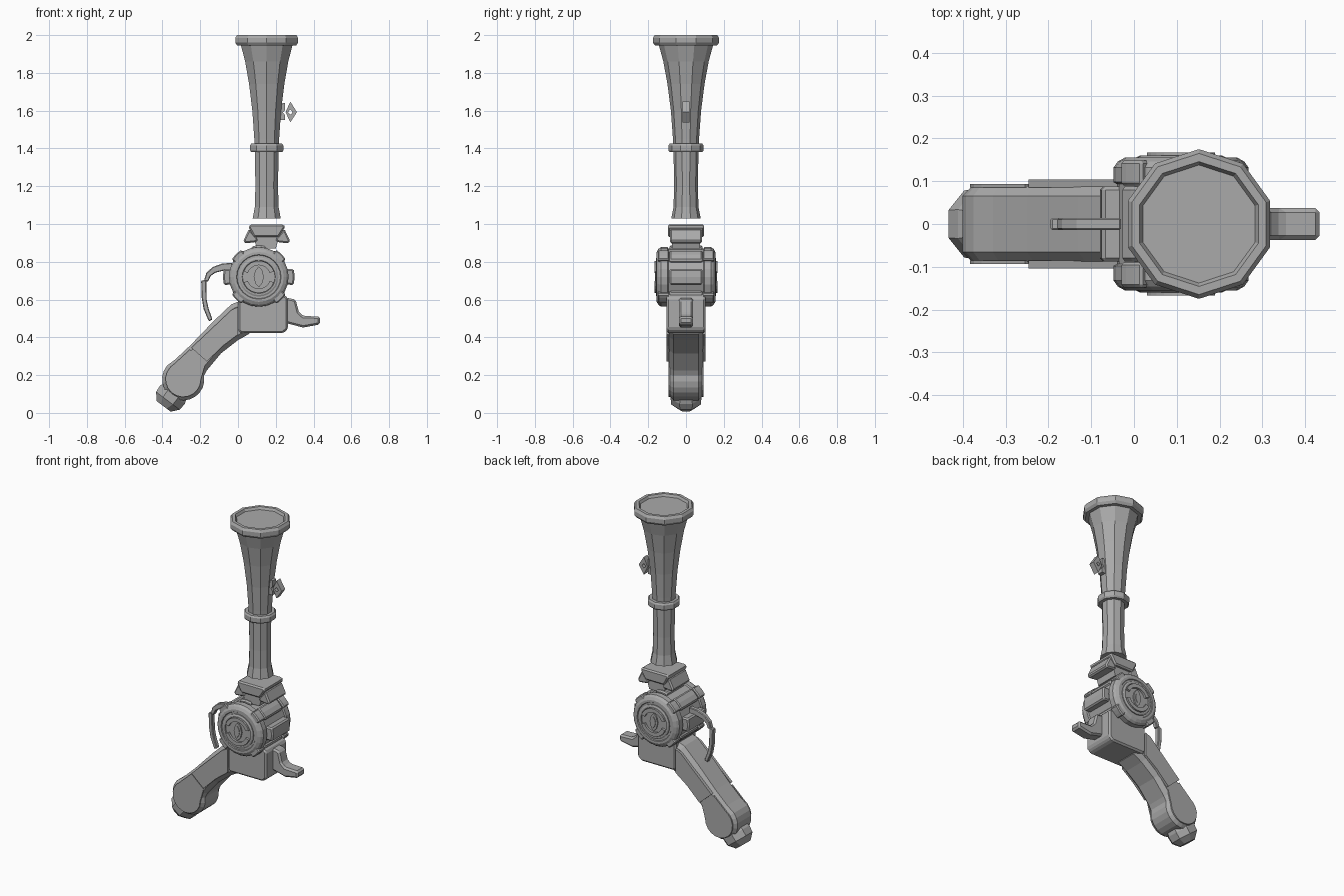
import bpy, bmesh, math
from mathutils import Matrix, Vector

grey = bpy.data.materials.new("steel grey")
grey.diffuse_color = (0.4, 0.4, 0.4, 1)


def finish(name, bm, bevel=0.0):
    bmesh.ops.recalc_face_normals(bm, faces=bm.faces)
    me = bpy.data.meshes.new(name)
    bm.to_mesh(me)
    bm.free()
    me.materials.append(grey)
    ob = bpy.data.objects.new(name, me)
    bpy.context.collection.objects.link(ob)
    if bevel:
        m = ob.modifiers.new("chamfer", 'BEVEL')
        m.width, m.segments, m.limit_method = bevel, 1, 'ANGLE'
        m.angle_limit = math.radians(40)
    return ob


def prism(name, pts, y0, y1, bevel=0.0):
    """Side outline in x, z extruded from y0 to y1."""
    bm = bmesh.new()
    f = bm.faces.new([bm.verts.new((x, y0, z)) for x, z in pts])
    r = bmesh.ops.extrude_face_region(bm, geom=[f])
    vs = [v for v in r['geom'] if isinstance(v, bmesh.types.BMVert)]
    bmesh.ops.translate(bm, verts=vs, vec=(0, y1 - y0, 0))
    return finish(name, bm, bevel)


def lathe(name, prof, sides, matrix, phase=0.0):
    """Radius, height profile turned about z with both ends capped, then placed."""
    bm = bmesh.new()
    rings = []
    for r, h in prof:
        rings.append([bm.verts.new((r * math.cos(phase + math.tau * i / sides),
                                    r * math.sin(phase + math.tau * i / sides), h))
                      for i in range(sides)])
    for a, b in zip(rings, rings[1:]):
        for i in range(sides):
            j = (i + 1) % sides
            bm.faces.new((a[i], a[j], b[j], b[i]))
    bm.faces.new(rings[0])
    bm.faces.new(rings[-1])
    bm.transform(matrix)
    return finish(name, bm)


def arc(cx, cz, r, a0, a1, n):
    return [(cx + r * math.cos(math.radians(a0 + (a1 - a0) * i / n)),
             cz + r * math.sin(math.radians(a0 + (a1 - a0) * i / n))) for i in range(n + 1)]


# Flared ten-sided barrel with a rolled lip and shallow muzzle recess
axis = Matrix.Translation((0.152, 0, 0))
lathe("barrel", [(0.078, 1.03), (0.066, 1.09), (0.063, 1.2), (0.066, 1.39), (0.069, 1.45),
                 (0.080, 1.6), (0.098, 1.74), (0.120, 1.86), (0.143, 1.945), (0.164, 1.945),
                 (0.175, 1.96), (0.175, 1.985), (0.165, 2.0), (0.146, 2.0), (0.138, 1.985)],
      10, axis, math.pi / 2)
lathe("barrel_band", [(0.066, 1.38), (0.086, 1.38), (0.093, 1.39), (0.093, 1.415),
                      (0.086, 1.425), (0.066, 1.425)], 10, axis, math.pi / 2)

# Small sight: foot plate and a diamond made of four bars round a hole
prism("sight_foot", [(0.222, 1.55), (0.25, 1.55), (0.25, 1.575), (0.238, 1.59),
                     (0.25, 1.605), (0.25, 1.64), (0.235, 1.64), (0.222, 1.61)], -0.018, 0.018)
outer = [(0.312, 1.592), (0.277, 1.648), (0.252, 1.592), (0.277, 1.538)]
inner = [(0.29, 1.592), (0.277, 1.606), (0.264, 1.592), (0.277, 1.578)]
for i in range(4):
    j = (i + 1) % 4
    prism("sight_diamond", [outer[i], outer[j], inner[j], inner[i]], -0.018, 0.018)

# Breech saddle below the barrel
prism("breech_saddle", [(0.085, 0.93), (0.215, 0.93), (0.25, 0.985), (0.24, 0.998),
                        (0.065, 0.998), (0.055, 0.985)], -0.095, 0.095, 0.012)
prism("saddle_bridge", [(0.10, 0.87), (0.20, 0.87), (0.22, 0.94), (0.08, 0.94)], -0.075, 0.075)
for s in (-1, 1):
    prism("saddle_foot", [(0.152 + s * x, z) for x, z in
                          [(0.118, 0.897), (0.122, 0.915), (0.093, 0.975), (0.05, 0.925),
                           (0.05, 0.905)]], -0.085, 0.085, 0.008)

# Lock drum lying along y
cx, cz = 0.11, 0.72
drum = Matrix.Translation((cx, 0, cz)) @ Matrix.Rotation(math.pi / 2, 4, 'X')
lathe("drum_core", [(0.125, -0.15), (0.15, -0.137), (0.15, 0.137), (0.125, 0.15)], 24, drum)
for s in (-1, 1):
    side = drum @ Matrix.Scale(s, 4, (0, 0, 1))
    lathe("drum_rim", [(0.145, 0.09), (0.158, 0.098), (0.158, 0.132), (0.148, 0.146), (0.132, 0.155),
                       (0.118, 0.155), (0.112, 0.145)], 24, side)
    lathe("drum_dial", [(0.104, 0.14), (0.104, 0.156), (0.096, 0.16),
                        (0.088, 0.16), (0.086, 0.153)], 24, side)
    # Split ring plates and the leaf at the dial centre
    for k in range(2):
        a = 20 + 180 * k
        prism("dial_arc", arc(cx, cz, 0.085, a, a + 140, 10) + arc(cx, cz, 0.062, a + 140, a, 10),
              s * 0.15, s * 0.167)
    leaf = [(0, 0.055), (0.018, 0.035), (0.027, 0), (0.018, -0.035),
            (0, -0.055), (-0.018, -0.035), (-0.027, 0), (-0.018, 0.035)]
    prism("dial_leaf", [(cx + x, cz + z) for x, z in leaf], s * 0.15, s * 0.161)
    prism("dial_leaf_core", [(cx + x * .55, cz + z * .6) for x, z in leaf], s * 0.155, s * 0.165)
    # Rim clamps
    for k in range(4):
        a = 45 + 90 * k
        prism("rim_clamp", arc(cx, cz, 0.17, a - 12, a + 12, 3) + arc(cx, cz, 0.135, a + 14, a - 14, 3),
              s * 0.09, s * 0.148, 0.006)

# Raised lugs round the middle of the drum
for k in range(8):
    a = 45 * k
    r = 0.19 if a in (0, 180) else 0.167
    prism("drum_lug", arc(cx, cz, r, a - 13, a + 13, 2) + arc(cx, cz, 0.135, a + 17, a - 17, 2),
          -0.088, 0.088, 0.008)

# Receiver block under the drum
prism("receiver", [(0.0, 0.435), (0.015, 0.422), (0.24, 0.422), (0.265, 0.445), (0.265, 0.61),
                   (0.22, 0.64), (0.02, 0.64), (0.0, 0.61)], -0.102, 0.102, 0.014)

# Swept stock with a rounded butt
butt = arc(-0.29, 0.178, 0.112, 140, 370, 14)
stock = ([(0.03, 0.60), (-0.035, 0.575), (-0.13, 0.485), (-0.25, 0.36), (-0.33, 0.285)] + butt +
         [(-0.165, 0.225), (-0.09, 0.315), (0.0, 0.385), (0.08, 0.43)])
prism("stock", stock, -0.09, 0.09, 0.024)
for s in (-1, 1):
    # Upper cheek plate and the lower butt plate
    prism("cheek_plate", [(0.0, 0.56), (-0.035, 0.545), (-0.13, 0.455), (-0.247, 0.345), (-0.165, 0.272),
                          (-0.08, 0.355), (0.0, 0.415)], s * 0.085, s * 0.104)
    prism("butt_plate", [(-0.255, 0.335), (-0.335, 0.262)] + arc(-0.29, 0.178, 0.094, 135, 360, 12) +
          [(-0.172, 0.262)], s * 0.085, s * 0.093)

# Faceted foot cap at the end of the butt
d = Vector((-0.083, 0, -0.11)).normalized()
tip = Matrix.Translation((-0.335, 0, 0.112)) @ d.to_track_quat('Z', 'Y').to_matrix().to_4x4()
lathe("foot_cap", [(0.07, -0.03), (0.088, 0.02), (0.085, 0.06), (0.05, 0.097)],
      8, tip, math.pi / 8)

# Trigger lever on the far side
prism("trigger", [(0.255, 0.61), (0.305, 0.60), (0.322, 0.535), (0.345, 0.513), (0.434, 0.51),
                  (0.434, 0.468), (0.345, 0.452), (0.255, 0.475)], -0.037, 0.037, 0.01)

# Curved hammer arm and its hanging blade
prism("hammer_arm", [(-0.03, 0.795), (-0.085, 0.79), (-0.135, 0.772), (-0.168, 0.74), (-0.18, 0.70),
                     (-0.158, 0.695), (-0.145, 0.725), (-0.12, 0.742), (-0.07, 0.755), (-0.03, 0.755)],
      -0.014, 0.014, 0.004)
prism("hammer_blade", [(-0.195, 0.70), (-0.168, 0.705), (-0.166, 0.60), (-0.155, 0.55), (-0.135, 0.495),
                       (-0.155, 0.485), (-0.182, 0.55), (-0.192, 0.61)], -0.014, 0.014, 0.004)
